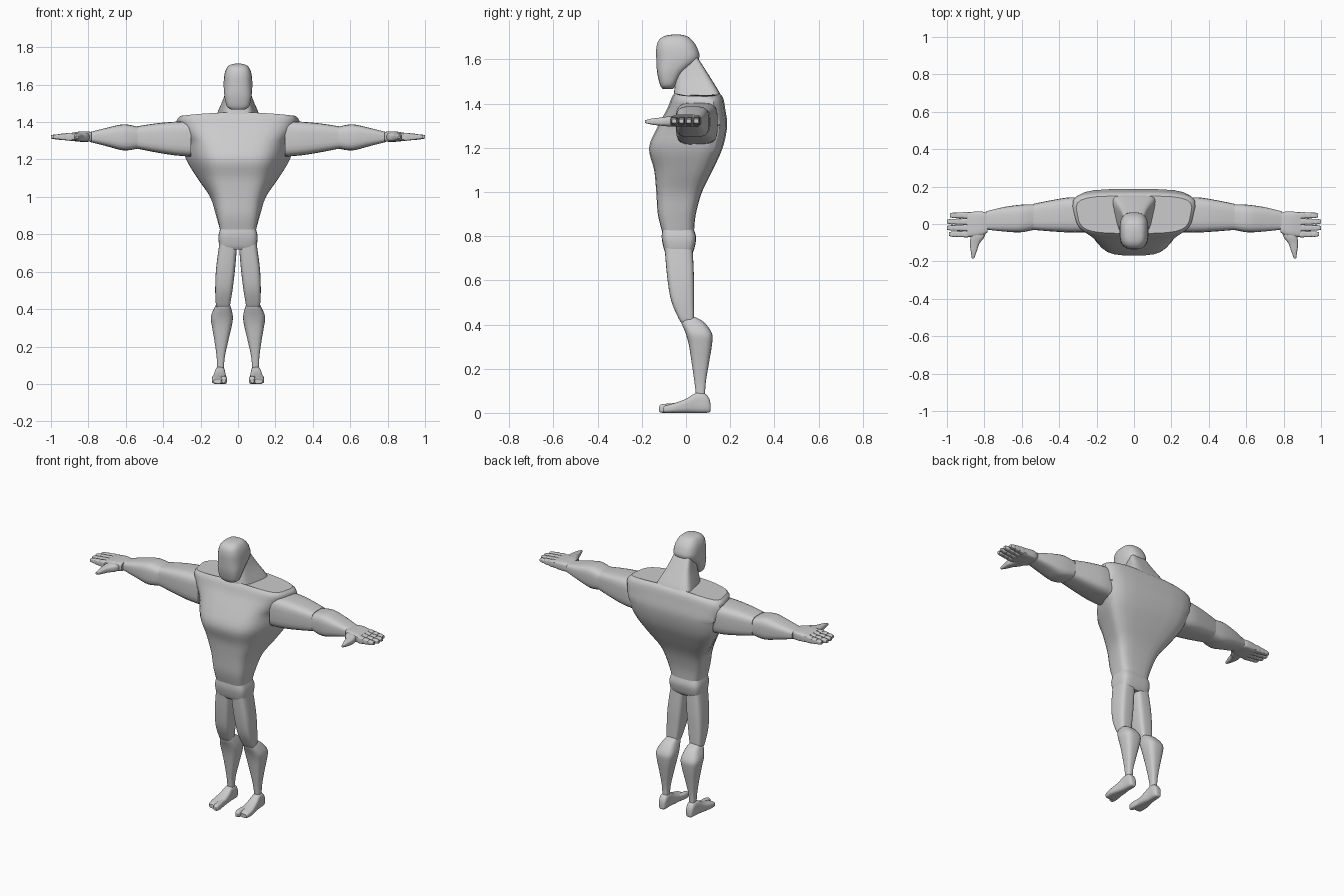
import bpy, bmesh
from math import sin, cos, tau, copysign

N, STEPS = 24, 4


def smooth_rows(rows):
    """Catmull-Rom interpolation between cross-section rows."""
    out = []
    for i in range(len(rows) - 1):
        a, b, c, d = (rows[max(0, min(len(rows) - 1, i + k))] for k in (-1, 0, 1, 2))
        for s in range(STEPS):
            t = s / STEPS
            out.append([0.5 * (2 * q + (r - p) * t + (2 * p - 5 * q + 4 * r - w) * t * t
                               + (3 * q - p - 3 * r + w) * t ** 3)
                        for p, q, r, w in zip(a, b, c, d)])
    return out + [list(rows[-1])]


def loft(bm, axis, rows, power=3.5, smooth=True):
    """Rounded-box rings: (position, u0, u1, v0, v1[, front taper]) along an axis."""
    rings = []
    for row in (smooth_rows(rows) if smooth else rows):
        t, u0, u1, v0, v1 = row[:5]
        taper = row[5] if len(row) > 5 else 1
        ring = []
        for k in range(N):
            a = tau * (k + 0.5) / N
            cu, cv = (copysign(abs(f(a)) ** (2 / power), f(a)) for f in (cos, sin))
            w = (taper + (1 - taper) * (cv + 1) / 2) / (taper + (1 - taper) * 0.8)
            u = (u0 + u1) / 2 + cu * w * (u1 - u0) / 2
            v = (v0 + v1) / 2 + cv * (v1 - v0) / 2
            ring.append(bm.verts.new({'z': (u, v, t), 'x': (t, u, v), 'y': (u, t, v)}[axis]))
        rings.append(ring)
    for a, b in zip(rings, rings[1:]):
        for k in range(N):
            bm.faces.new((a[k], a[(k + 1) % N], b[(k + 1) % N], b[k]))
    bm.faces.new(rings[0])
    bm.faces.new(rings[-1])


def part(name, axis, sections, power=3.5, mirror=False, smooth=True, droop=0):
    bm = bmesh.new()
    for rows in sections:
        loft(bm, axis, rows, power, smooth)
    for v in bm.verts:
        if v.co.z > 1.3:
            v.co.z -= droop * v.co.x ** 2
    bmesh.ops.recalc_face_normals(bm, faces=bm.faces)
    mesh = bpy.data.meshes.new(name)
    bm.to_mesh(mesh)
    bm.free()
    ob = bpy.data.objects.new(name, mesh)
    bpy.context.collection.objects.link(ob)
    bpy.ops.object.select_all(action='DESELECT')
    ob.select_set(True)
    bpy.context.view_layer.objects.active = ob
    bpy.ops.object.shade_smooth_by_angle()
    if mirror:
        ob.modifiers.new("Mirror", 'MIRROR').use_mirror_merge = False
    return ob


# head and neck
part("head", 'z', [[
    (1.466, -.035, .035, -.105, -.06), (1.485, -.06, .06, -.118, -.045),
    (1.54, -.073, .073, -.131, -.01), (1.60, -.077, .077, -.135, .058),
    (1.65, -.074, .074, -.135, .052), (1.685, -.063, .063, -.125, .03),
    (1.705, -.045, .045, -.10, .005), (1.712, -.018, .018, -.065, -.025)]], 2.8)
part("neck", 'z', [[
    (1.42, -.122, .122, -.06, .158, .62), (1.45, -.112, .112, -.055, .152, .62),
    (1.53, -.078, .078, -.045, .103, .7), (1.61, -.055, .055, -.04, .052, .8)]], 5)

# torso: wide flat back, narrower front panel
part("torso", 'z', [[
    (.825, -.097, .097, -.11, .037, 1), (.90, -.12, .12, -.128, .045, .85),
    (1.0, -.155, .155, -.135, .073, .72), (1.1, -.225, .225, -.145, .122, .6),
    (1.2, -.287, .287, -.168, .167, .55), (1.3, -.315, .315, -.127, .187, .6),
    (1.38, -.335, .335, -.085, .178, .75), (1.43, -.335, .335, -.065, .168, .85),
    (1.452, -.315, .315, -.05, .15, .88)]], 4, droop=.2)
part("pelvis", 'z', [[
    (.72, -.09, .09, -.09, .025), (.74, -.101, .101, -.1, .037),
    (.79, -.105, .105, -.11, .046), (.83, -.096, .096, -.108, .036)]], 4.5)

# arms
part("upper_arm", 'x', [[
    (.25, -.045, .14, 1.215, 1.405), (.34, -.046, .143, 1.222, 1.402),
    (.44, -.04, .128, 1.238, 1.393), (.537, -.032, .108, 1.257, 1.378)]], 4, True)
part("forearm", 'x', [[
    (.535, -.032, .106, 1.258, 1.375), (.61, -.045, .103, 1.248, 1.388),
    (.70, -.04, .09, 1.27, 1.37), (.79, -.03, .068, 1.293, 1.347)]], 3.5, True)

# hands
part("palm", 'x', [[
    (.783, -.045, .058, 1.297, 1.347), (.81, -.06, .066, 1.294, 1.35),
    (.85, -.066, .066, 1.295, 1.349), (.892, -.07, .064, 1.3, 1.342)]], 5, True)
part("thumb", 'y', [[
    (-.185, .855, .867, 1.312, 1.325), (-.15, .842, .872, 1.304, 1.333),
    (-.105, .826, .878, 1.299, 1.338), (-.07, .80, .874, 1.296, 1.344),
    (-.03, .79, .87, 1.297, 1.345)]], 3, True)
fingers = []
for i, tip in enumerate((.99, 1.0, 1.0, .985)):
    y, start, seg = -.054 + .0335 * i, .887, (tip - .887) / 3
    for j in range(3):
        x, w, h = start + seg * j, .0175 - .0015 * j, .021 - .004 * j
        fingers.append([(x + seg * f, y - w * s, y + w * s, 1.321 - h * s, 1.321 + h * s)
                        for f, s in ((0, .96), (.4, 1), (1, .88 if j < 2 else .7))])
part("fingers", 'x', fingers, 4, True)

# legs
part("thigh", 'z', [[
    (.41, .045, .115, -.022, .035), (.43, .041, .119, -.035, .037),
    (.51, .028, .122, -.068, .037), (.62, .015, .117, -.086, .036),
    (.75, .004, .1, -.097, .03)]], 4, True)
part("shin", 'z', [[
    (.08, .075, .112, .045, .086), (.14, .071, .114, .038, .09),
    (.23, .052, .126, .025, .105), (.31, .033, .14, .012, .118),
    (.36, .027, .145, -.002, .118), (.41, .038, .125, -.022, .082),
    (.435, .048, .11, -.022, .04)]], 3, True)

# feet, with a separate big toe
part("foot", 'y', [[
    (-.103, .088, .13, .003, .026), (-.092, .076, .137, 0, .034),
    (-.05, .064, .14, 0, .045), (.0, .064, .132, 0, .064),
    (.045, .069, .124, 0, .09), (.085, .069, .121, 0, .088),
    (.105, .074, .116, .002, .065), (.111, .082, .108, .008, .04)]], 3.2, True)
part("big_toe", 'y', [[
    (-.122, .068, .085, .006, .028), (-.113, .061, .091, .001, .038),
    (-.085, .058, .093, 0, .042), (-.04, .063, .095, .003, .045)]], 3, True)
